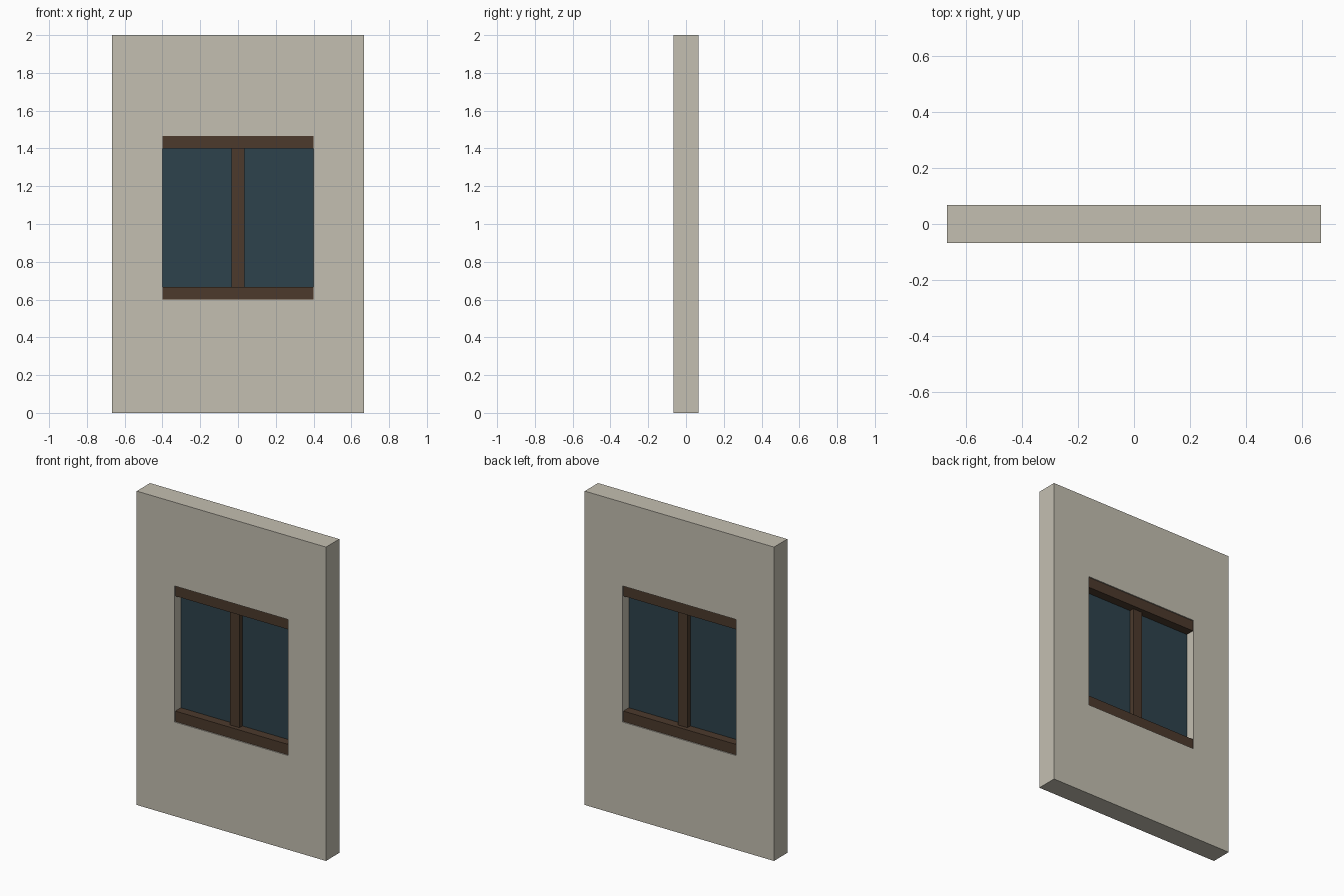
import bpy
import bmesh

if "Cube" in bpy.data.objects:
    bpy.data.objects.remove(bpy.data.objects["Cube"])


def material(name, srgb):
    mat = bpy.data.materials.new(name)
    lin = [((c / 255 + 0.055) / 1.055) ** 2.4 for c in srgb]
    mat.diffuse_color = (*lin, 1)
    mat.use_nodes = True
    mat.node_tree.nodes["Principled BSDF"].inputs["Base Color"].default_value = mat.diffuse_color
    return mat


plaster = material("plaster", (196, 191, 177))
wood = material("dark wood", (76, 58, 44))
glass = material("blue glass", (45, 66, 76))


def finish(name, bm, mat):
    mesh = bpy.data.meshes.new(name)
    bm.to_mesh(mesh)
    bm.free()
    mesh.materials.append(mat)
    obj = bpy.data.objects.new(name, mesh)
    bpy.context.collection.objects.link(obj)
    return obj


def box(name, x0, x1, half_depth, z0, z1, mat):
    bm = bmesh.new()
    bmesh.ops.create_cube(bm, size=1)
    for v in bm.verts:
        v.co.x = x1 if v.co.x > 0 else x0
        v.co.y = half_depth if v.co.y > 0 else -half_depth
        v.co.z = z1 if v.co.z > 0 else z0
    return finish(name, bm, mat)


W, D, H = 0.667, 0.067, 2.0        # wall half width, half depth, height
OX, Z0, Z1 = 0.4, 0.6, 1.467       # window opening
BAR = 0.067                        # frame bar thickness

# Wall: a ring between the outer outline and the opening, extruded in depth
bm = bmesh.new()
outer = [(-W, 0), (W, 0), (W, H), (-W, H)]
inner = [(-OX, Z0), (OX, Z0), (OX, Z1), (-OX, Z1)]
out_v, in_v = [[bm.verts.new((x, -D, z)) for x, z in ring] for ring in (outer, inner)]
for i in range(4):
    j = (i + 1) % 4
    bm.faces.new((out_v[i], out_v[j], in_v[j], in_v[i]))
extruded = bmesh.ops.extrude_face_region(bm, geom=bm.faces[:], use_keep_orig=True)
moved = [g for g in extruded["geom"] if isinstance(g, bmesh.types.BMVert)]
bmesh.ops.translate(bm, vec=(0, 2 * D, 0), verts=moved)
bmesh.ops.recalc_face_normals(bm, faces=bm.faces[:])
finish("wall", bm, plaster)

# Window frame: sill, head and centre post
box("window_sill", -OX, OX, 0.06, Z0, Z0 + BAR, wood)
box("window_head", -OX, OX, 0.06, Z1 - BAR, Z1, wood)
box("centre_post", -BAR / 2, BAR / 2, BAR / 2, Z0 + BAR, Z1 - BAR, wood)

# Glass panes either side of the post
for side, x0, x1 in (("left", -OX, -BAR / 2), ("right", BAR / 2, OX)):
    box(side + "_pane", x0, x1, 0.004, Z0 + BAR, Z1 - BAR, glass)
